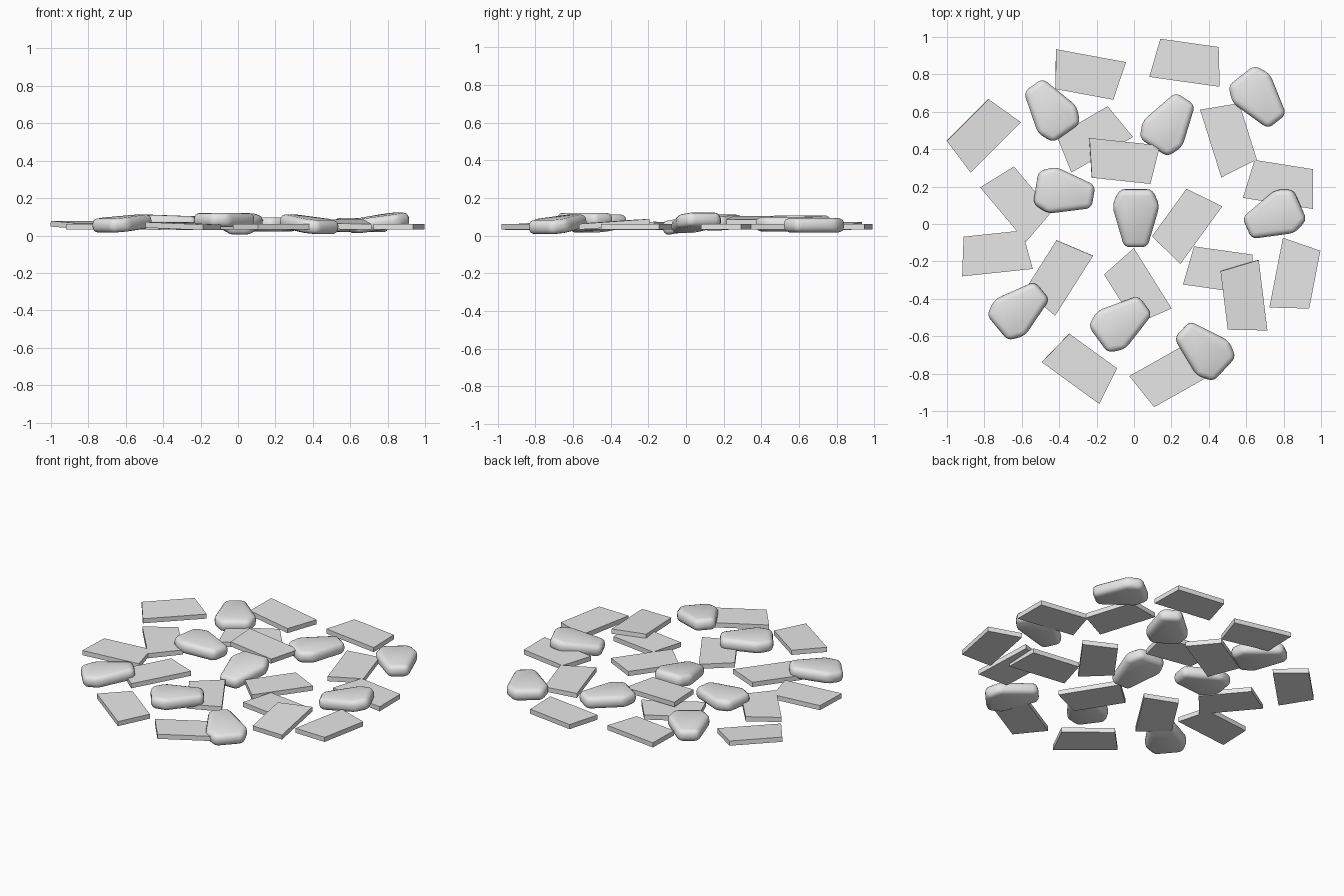
import bpy
import bmesh
from math import radians
from mathutils import Matrix

old = bpy.data.objects.get("Cube")
if old:
    bpy.data.objects.remove(old, do_unlink=True)

# One plain grey for everything
grey = bpy.data.materials.new("stone_grey")
grey.use_nodes = True
grey.diffuse_color = (0.8, 0.8, 0.8, 1)
grey.node_tree.nodes["Principled BSDF"].inputs["Base Color"].default_value = (0.8, 0.8, 0.8, 1)


def prism(name, outline, thickness, round_edge=0.0):
    """Extrude an outline about z = 0, optionally with rounded edges."""
    bm = bmesh.new()
    base = bm.faces.new([bm.verts.new((x, y, -thickness / 2)) for x, y in outline])
    top = bmesh.ops.extrude_face_region(bm, geom=[base])
    verts = [g for g in top["geom"] if isinstance(g, bmesh.types.BMVert)]
    bmesh.ops.translate(bm, verts=verts, vec=(0, 0, thickness))
    if round_edge:
        bmesh.ops.bevel(bm, geom=bm.edges[:], offset=round_edge, segments=3,
                        profile=0.5, affect='EDGES', clamp_overlap=True)
    bmesh.ops.recalc_face_normals(bm, faces=bm.faces[:])
    for face in bm.faces:
        face.smooth = round_edge > 0
    mesh = bpy.data.meshes.new(name)
    bm.to_mesh(mesh)
    bm.free()
    mesh.materials.append(grey)
    return mesh


def place(name, mesh, x, y, z, turn, roll=0, rise=0):
    """Roll lifts the local +y side, rise lifts the local +x end."""
    obj = bpy.data.objects.new(name, mesh)
    bpy.context.collection.objects.link(obj)
    obj.matrix_world = (Matrix.Translation((x, y, z))
                        @ Matrix.Rotation(radians(turn), 4, 'Z')
                        @ Matrix.Rotation(radians(roll), 4, 'X')
                        @ Matrix.Rotation(radians(-rise), 4, 'Y'))


# Flat slabs: middle of long edge, height, turn, roll, rise
slab = prism("slab", [(-.19, 0), (.19, 0), (.155, .21), (-.16, .21)], 0.03)
slabs = [
    (-.23, .90, .05, 169.5, 0, 2),
    (.27, .76, .047, -8, 0, 0),
    (-.74, .41, .052, 45, 3, 0),
    (-.17, .37, .047, 30, 0, 0),
    (-.05, .44, .08, 174, 0, 3),
    (.41, .43, .047, -72.6, 0, 0),
    (.77, .11, .047, -9, 0, 0),
    (-.70, .05, .047, -50, 0, 0),
    (-.73, -.26, .047, 6, 0, 0),
    (-.32, -.33, .052, 57.6, 0, 2),
    (.10, -.29, .047, 122, 0, 0),
    (.36, -.06, .047, 54, 0, 0),
    (.45, -.35, .045, -8, 0, 0),
    (.69, -.38, .06, 97, 0, 4),
    (.76, -.26, .047, 259, 0, 0),
    (-.34, -.85, .05, -36, 0, -2),
    (.14, -.72, .047, 209.4, 0, 0),
]
for i, s in enumerate(slabs, 1):
    place(f"slab_{i}", slab, *s)

# Rounded tapered stones: centre, height, turn, lift of the wide end
right_half = [(.062, -.155), (.127, .07), (.088, .157)]
pebble = prism("pebble", right_half + [(-x, y) for x, y in reversed(right_half)], 0.075, 0.03)
pebbles = [
    (.01, .03, .062, 0, 9),
    (-.45, .615, .07, -145, 0),
    (.19, .54, .06, 147, 0),
    (.67, .67, .055, 38, 0),
    (-.37, .17, .07, 81, 2),
    (.745, .04, .067, -66, 8),
    (-.61, -.455, .064, 130, -5),
    (-.065, -.525, .083, 126, 0),
    (.37, -.67, .06, -133, -7),
]
for i, p in enumerate(pebbles, 1):
    place(f"pebble_{i}", pebble, *p)
